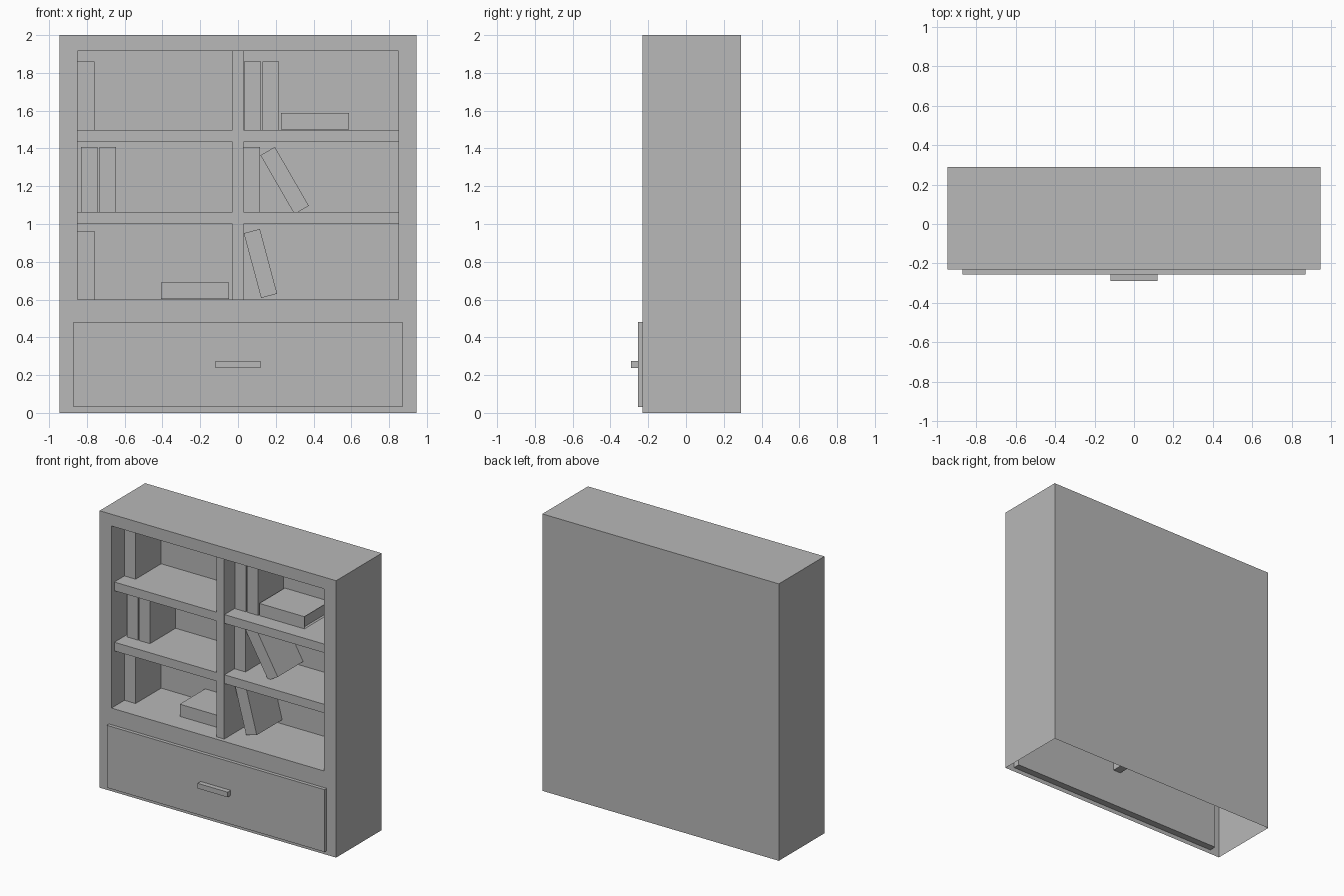
import bpy, bmesh, math
from mathutils import Matrix, Vector

old = bpy.data.objects.get("Cube")
if old:
    bpy.data.objects.remove(old, do_unlink=True)

grey = bpy.data.materials.new("plain_grey")
grey.use_nodes = True
COLOUR = (0.48, 0.48, 0.48, 1)
grey.diffuse_color = COLOUR
grey.node_tree.nodes["Principled BSDF"].inputs["Base Color"].default_value = COLOUR

FRONT, BACK, RECESS = -0.23, 0.29, 0.21
FLOOR, SHELVES = 0.6, (1.0, 1.435)


def box_mesh(x, y, z):
    """Box spanning three (low, high) ranges."""
    bm = bmesh.new()
    size = [b - a for a, b in (x, y, z)]
    mid = [(a + b) / 2 for a, b in (x, y, z)]
    bmesh.ops.create_cube(bm, size=1, matrix=Matrix.Translation(mid) @ Matrix.Diagonal((*size, 1)))
    bm.normal_update()
    return bm


def finish(bm, name):
    mesh = bpy.data.meshes.new(name)
    bm.to_mesh(mesh)
    bm.free()
    mesh.materials.append(grey)
    obj = bpy.data.objects.new(name, mesh)
    bpy.context.collection.objects.link(obj)
    return obj


def box(name, x, y, z):
    return finish(box_mesh(x, y, z), name)


# Case: thin shell, open underneath, with one recess behind a front frame
bm = box_mesh((-0.945, 0.945), (FRONT, BACK), (0, 2))
front = next(f for f in bm.faces if f.normal.y < -0.9)
bottom = next(f for f in bm.faces if f.normal.z < -0.9)
bmesh.ops.delete(bm, geom=[bottom], context='FACES_ONLY')
bmesh.ops.inset_individual(bm, faces=[front], thickness=0.09)
for v in front.verts:
    v.co.x = math.copysign(0.85, v.co.x)
    v.co.z = 1.915 if v.co.z > 1 else FLOOR
inner = bmesh.ops.extrude_discrete_faces(bm, faces=[front])["faces"][0]
for v in inner.verts:
    v.co.y = RECESS
finish(bm, "case")

# Divider reaches down below the recess floor
box("divider", (-0.03, 0.03), (-0.2, RECESS + 0.01), (0.3, 1.915))
for i, z in enumerate(SHELVES):
    for side, x in (("right", (-0.85, -0.03)), ("left", (0.03, 0.85))):
        box(f"shelf_{side}_{i + 1}", x, (-0.197, RECESS), (z, z + 0.063))

# Drawer front and its handle
box("drawer_front", (-0.87, 0.87), (-0.255, -0.18), (0.03, 0.48))
box("drawer_handle", (-0.12, 0.12), (-0.29, -0.25), (0.238, 0.275))


def book(name, x, z, lean=0, height=0.36):
    """Book centred at x, z with its spine to the front and sunken pages."""
    bm = box_mesh((-0.044, 0.044), (-0.145, 0.145), (-height / 2, height / 2))
    pages = [f for f in bm.faces if abs(f.normal.z) > 0.9]
    bmesh.ops.inset_individual(bm, faces=pages, thickness=0.01, depth=-0.01)
    obj = finish(bm, name)
    obj.location = Vector((x, 0.063, z))
    obj.rotation_euler.y = math.radians(lean)


# Upright books: centre x, standing height, book height
LOW, MID, TOP = FLOOR, SHELVES[0] + 0.063, SHELVES[1] + 0.063
for i, (x, base, h) in enumerate([
        (-0.805, TOP, 0.363), (0.077, TOP, 0.363), (0.174, TOP, 0.363),
        (-0.787, MID, 0.345), (-0.69, MID, 0.345), (0.073, MID, 0.345),
        (-0.805, LOW, 0.363)]):
    book(f"upright_book_{i + 1}", x, base + h / 2, height=h)

# Books lying flat
book("flat_book_top", 0.408, TOP + 0.046, 90)
book("flat_book_low", -0.228, LOW + 0.046, 90)

# Books leaning towards the divider
book("leaning_book_middle", 0.247, 1.23, -30)
book("leaning_book_low", 0.119, 0.791, -15, 0.355)
